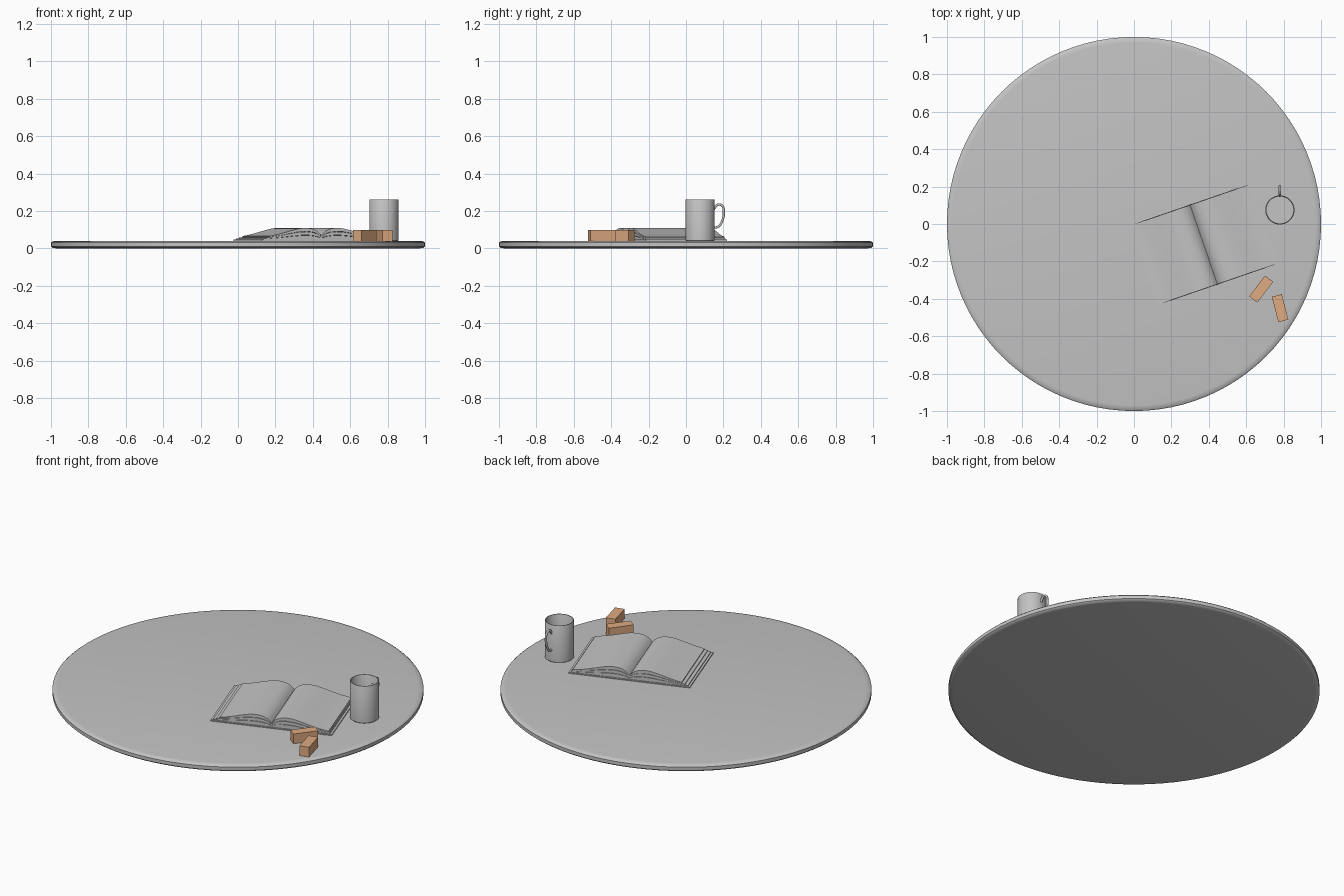
import bpy, bmesh, math
from mathutils import Matrix, Vector

if "Cube" in bpy.data.objects:
    bpy.data.objects.remove(bpy.data.objects["Cube"])


def material(name, rgb):
    m = bpy.data.materials.new(name)
    m.diffuse_color = (*rgb, 1)
    m.use_nodes = True
    m.node_tree.nodes["Principled BSDF"].inputs["Base Color"].default_value = m.diffuse_color
    return m


GREY = material("plain grey", (0.55, 0.55, 0.55))
WOOD = material("light wood", (0.74, 0.41, 0.22))
TOP = 0.04  # height of the table surface


def finish(name, bm, mat, smooth=None):
    bmesh.ops.recalc_face_normals(bm, faces=bm.faces)
    me = bpy.data.meshes.new(name)
    bm.to_mesh(me)
    bm.free()
    ob = bpy.data.objects.new(name, me)
    bpy.context.collection.objects.link(ob)
    me.materials.append(mat)
    if smooth:
        bpy.ops.object.select_all(action='DESELECT')
        bpy.context.view_layer.objects.active = ob
        ob.select_set(True)
        bpy.ops.object.shade_smooth_by_angle(angle=math.radians(smooth))
    return ob


def lathe(name, profile, steps, mat, centre=(0, 0, 0)):
    bm = bmesh.new()
    vs = [bm.verts.new((r, 0, z)) for r, z in profile]
    es = [bm.edges.new(p) for p in zip(vs, vs[1:])]
    bmesh.ops.spin(bm, geom=vs + es, cent=(0, 0, 0), axis=(0, 0, 1),
                   angle=math.tau, steps=steps, use_duplicate=False)
    bmesh.ops.remove_doubles(bm, verts=bm.verts, dist=1e-5)
    bmesh.ops.translate(bm, verts=bm.verts, vec=centre)
    return finish(name, bm, mat, 35)


def box(name, size, centre, angle, mat):
    bm = bmesh.new()
    m = (Matrix.Translation(centre) @ Matrix.Rotation(math.radians(angle), 4, 'Z')
         @ Matrix.Diagonal((*size, 1)))
    bmesh.ops.create_cube(bm, size=1, matrix=m)
    return finish(name, bm, mat)


# round board with softened rim
lathe("round_board", [(0, 0), (0.975, 0), (0.992, 0.003), (1, 0.01), (1, 0.03),
                      (0.992, 0.037), (0.97, TOP), (0, TOP)], 96, GREY)

# mug: hollow lathe
MUG = (0.78, 0.075, TOP)
lathe("mug_body", [(0, 0), (0.075, 0), (0.078, 0.003), (0.078, 0.219), (0.077, 0.221),
                   (0.073, 0.221), (0.072, 0.219), (0.072, 0.01), (0, 0.01)], 48, GREY, MUG)

# mug handle: round tube along a loop
cu = bpy.data.curves.new("mug_handle", 'CURVE')
cu.dimensions = '3D'
cu.bevel_depth = 0.0065
cu.bevel_resolution = 3
cu.use_fill_caps = True
path = [(0.074, 0.170), (0.095, 0.193), (0.118, 0.188), (0.127, 0.155),
        (0.118, 0.105), (0.098, 0.076), (0.074, 0.070)]
sp = cu.splines.new('BEZIER')
sp.bezier_points.add(len(path) - 1)
for p, (y, z) in zip(sp.bezier_points, path):
    p.co = Vector(MUG) + Vector((0, y, z))
    p.handle_left_type = p.handle_right_type = 'AUTO'
handle = bpy.data.objects.new("mug_handle", cu)
bpy.context.collection.objects.link(handle)
bpy.ops.object.select_all(action='DESELECT')
bpy.context.view_layer.objects.active = handle
handle.select_set(True)
bpy.ops.object.convert(target='MESH')
bpy.context.object.data.materials.clear()
bpy.context.object.data.materials.append(GREY)
bpy.ops.object.shade_smooth_by_angle(angle=math.radians(40))

# two small wooden blocks
box("wood_block_1", (0.14, 0.055, 0.058), (0.68, -0.348, TOP + 0.029), 53, WOOD)
box("wood_block_2", (0.14, 0.055, 0.058), (0.781, -0.45, TOP + 0.029), -75.5, WOOD)

# open book, built flat then turned into place
BOOK = Matrix.Translation((0.373, -0.11, TOP)) @ Matrix.Rotation(math.radians(19), 4, 'Z')
CREST = [(0, 0.028), (0.01, 0.040), (0.025, 0.053), (0.05, 0.064), (0.08, 0.069),
         (0.12, 0.067), (0.17, 0.055), (0.22, 0.041), (0.27, 0.029), (0.33, 0.020)]


def crest(u):
    for (a, za), (b, zb) in zip(CREST, CREST[1:]):
        if u <= b:
            t = (u - a) / (b - a)
            return za + (zb - za) * t
    return CREST[-1][1]


def leaf_stack(name, side, outer, low, high, half_depth):
    """Solid stack of pages between two fractions of the crest curve."""
    bm = bmesh.new()
    n = 26
    us = [outer * (i / n) ** 1.4 for i in range(n + 1)]

    def height(u, f):
        return 0.006 + (crest(u) - 0.006) * f
    outline = [(u, height(u, high)) for u in us]
    outline += [(u, height(u, low)) for u in reversed(us)]
    face = bm.faces.new([bm.verts.new((side * u, -half_depth, z)) for u, z in outline])
    ext = bmesh.ops.extrude_face_region(bm, geom=[face], use_keep_orig=True)
    moved = [g for g in ext["geom"] if isinstance(g, bmesh.types.BMVert)]
    bmesh.ops.translate(bm, verts=moved, vec=(0, 2 * half_depth, 0))
    bm.transform(BOOK)
    finish(name, bm, GREY, 35)


for side, label, step in ((-1, "left", 0.018), (1, "right", 0.004)):
    # cover board
    bm = bmesh.new()
    bmesh.ops.create_cube(bm, size=1, matrix=BOOK @ Matrix.Translation((side * 0.17, 0, 0.003))
                          @ Matrix.Diagonal((0.34, 0.462, 0.006, 1)))
    finish(label + "_cover", bm, GREY)
    # fanned page stacks, each a little shorter than the one below
    for i, (lo, hi) in enumerate(((0.0, 0.36), (0.39, 0.68), (0.71, 1.0))):
        leaf_stack(f"{label}_pages_{i + 1}", side, 0.328 - step * i, lo, hi, 0.226 - 0.001 * i)
